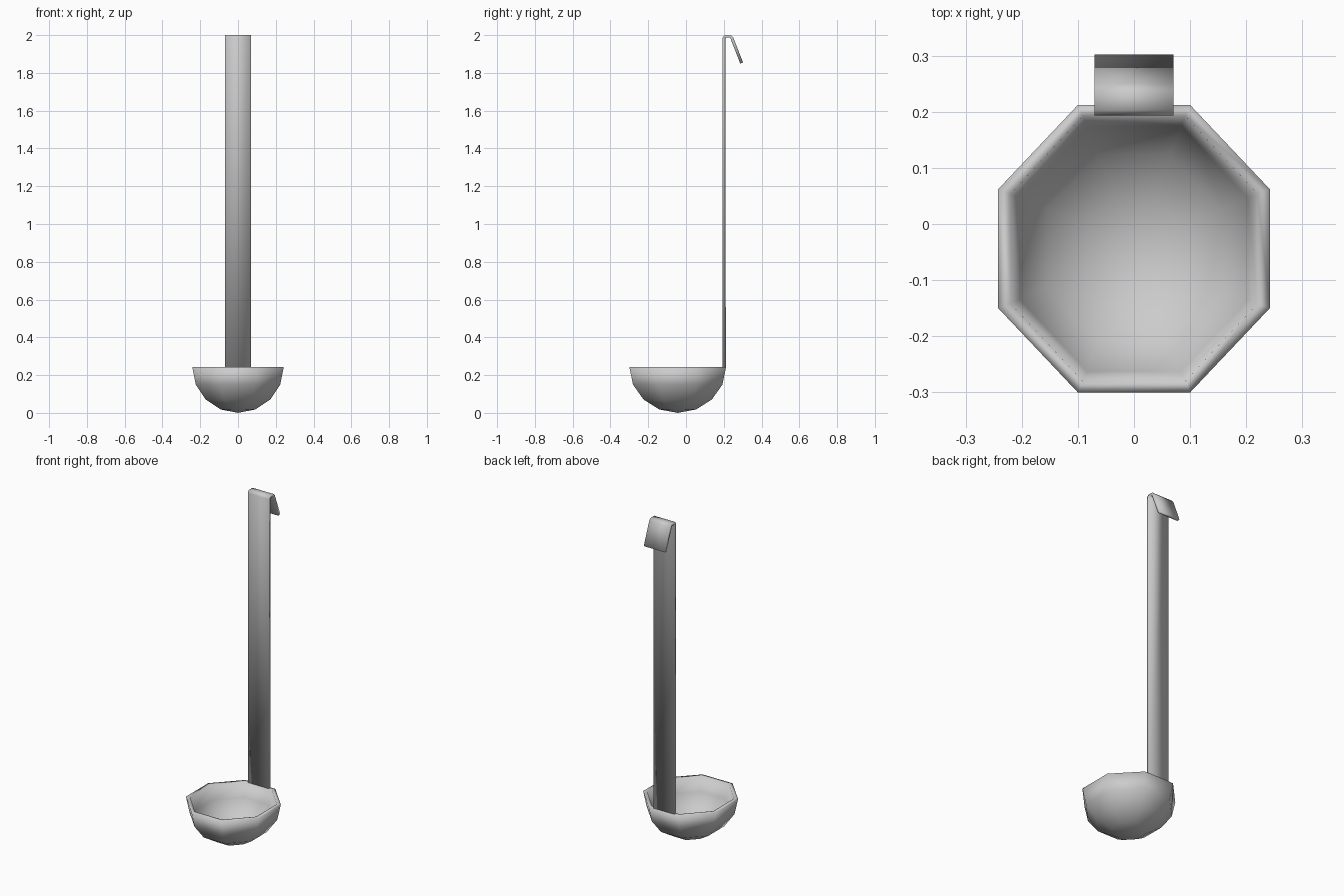
import bpy, bmesh
from math import sin, cos, pi

if "Cube" in bpy.data.objects:
    bpy.data.objects.remove(bpy.data.objects["Cube"])

SIDES = 8
CENTRE_Y, RIM_Z = -0.044, 0.242


def finish(bm, name):
    bmesh.ops.recalc_face_normals(bm, faces=bm.faces)
    mesh = bpy.data.meshes.new(name)
    bm.to_mesh(mesh)
    bm.free()
    for p in mesh.polygons:
        p.use_smooth = True
    obj = bpy.data.objects.new(name, mesh)
    bpy.context.collection.objects.link(obj)
    return obj


def half_shell(bm, rx, ry, rz):
    """Lower half of an eight-sided ellipsoid; returns its rim ring."""
    rings = []
    for i in range(4):
        a = i * pi / 8
        rings.append([bm.verts.new((rx * cos(a) * cos((k + 0.5) * 2 * pi / SIDES),
                                    CENTRE_Y + ry * cos(a) * sin((k + 0.5) * 2 * pi / SIDES),
                                    RIM_Z - rz * sin(a))) for k in range(SIDES)])
    pole = bm.verts.new((0, CENTRE_Y, RIM_Z - rz))
    for r0, r1 in zip(rings, rings[1:]):
        bridge(bm, r0, r1)
    for k in range(SIDES):
        bm.faces.new((rings[-1][k], rings[-1][(k + 1) % SIDES], pole))
    return rings[0]


def bridge(bm, r0, r1):
    n = len(r0)
    for k in range(n):
        j = (k + 1) % n
        bm.faces.new((r0[k], r0[j], r1[j], r1[k]))


# Bowl: outer and inner shells joined by a flat rim
bm = bmesh.new()
outer = half_shell(bm, 0.262, 0.277, RIM_Z)
inner = half_shell(bm, 0.238, 0.256, RIM_Z - 0.02)
bridge(bm, outer, inner)
finish(bm, "bowl")

# Handle: flat strip with a bent hook, as (front/outer, back/inner) pairs in y, z
pairs = [((0.193, 0.238), (0.211, 0.238)),
         ((0.193, 1.985), (0.208, 1.975)),
         ((0.203, 2.0), (0.212, 1.988)),
         ((0.238, 2.0), (0.232, 1.988)),
         ((0.25, 1.988), (0.237, 1.978)),
         ((0.302, 1.855), (0.287, 1.85))]
bm = bmesh.new()
sections = [[bm.verts.new((x, *p)) for x, p in
             ((-0.07, a), (0.07, a), (0.07, b), (-0.07, b))] for a, b in pairs]
for s0, s1 in zip(sections, sections[1:]):
    bridge(bm, s0, s1)
bm.faces.new(sections[0])
bm.faces.new(sections[-1])
finish(bm, "handle")
